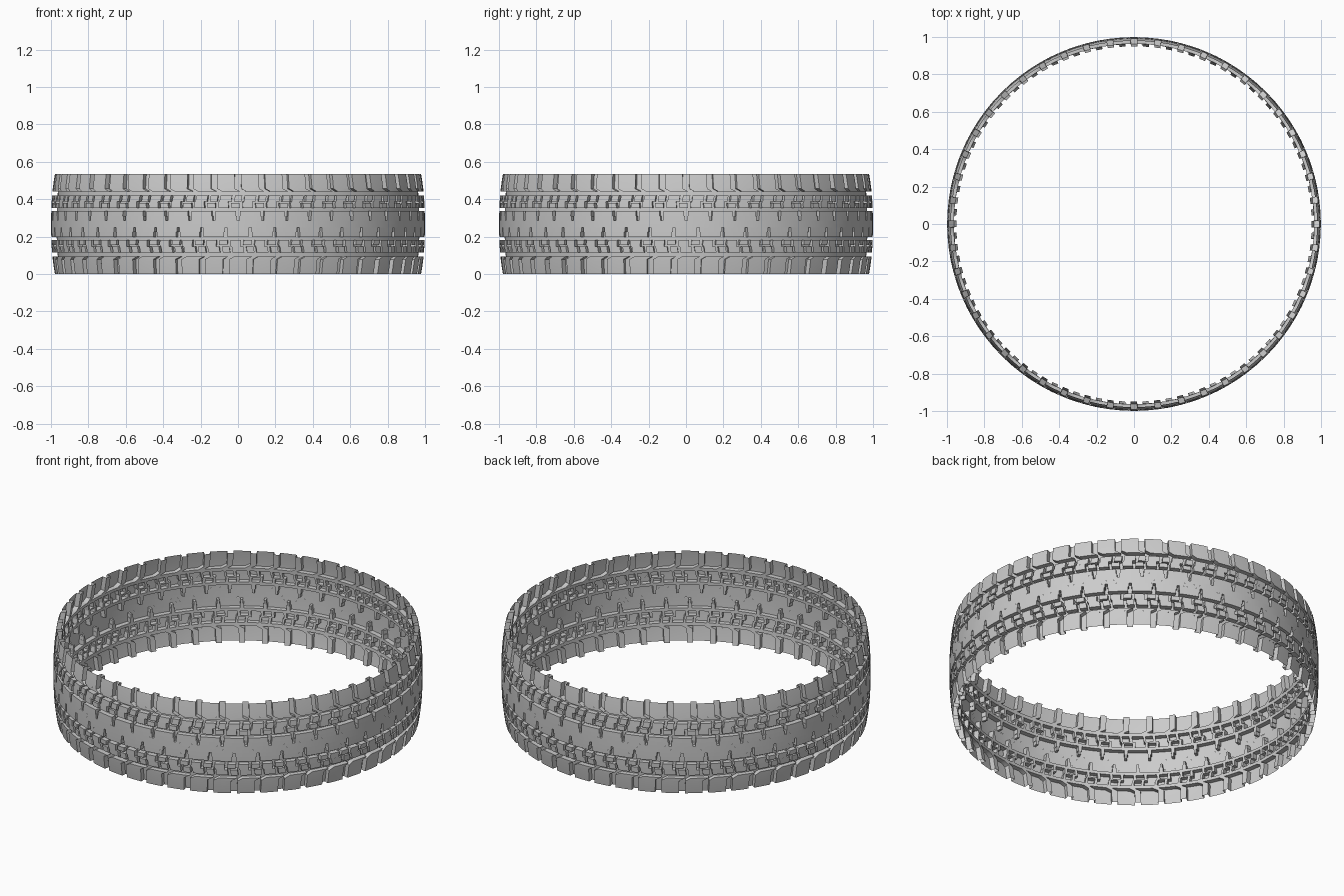
import bpy, bmesh, math
from mathutils import Vector

if "Cube" in bpy.data.objects:
    bpy.data.objects.remove(bpy.data.objects["Cube"])

N = 48            # tread pitches round the ring
H = 0.535         # tread width
MID = H / 2
DEPTH = 0.029
FULL = [(0, 1, 0, 1)]

# Rows from the centre line to the shoulder: z range, then the grooves of one
# pitch as (start, end) on the lower edge and (start, end) on the upper edge
ROWS = [
    (MID, 0.287, []),
    (0.287, 0.310, [(.46, .56, .46, .56)]),
    (0.310, 0.337, [(.42, .58, .42, .58)]),
    (0.337, 0.354, FULL),
    (0.354, 0.380, [(.12, .24, .10, .22), (.58, .70, .56, .68)]),
    (0.380, 0.388, [(.10, .70, .10, .70)]),
    (0.388, 0.421, [(.22, .34, .26, .38), (.64, .74, .68, .78)]),
    (0.421, 0.440, FULL),
    (0.440, 0.456, [(.62, .86, .38, .64)]),
    (0.456, 0.500, [(.38, .64, .37, .63)]),
    (0.500, H, [(.37, .63, .36, .62)]),
]


def radius(z):
    """Crowned outer profile of the tread."""
    t = abs(z - MID) / MID
    return 0.999 - 0.020 * t ** 2.5


def inside(f, spans):
    return any(a < f < b for a, b in spans)


def build_half(bm, flip, shift):
    def point(i, f, z, low):
        a = 2 * math.pi * (i + f + shift) / N
        r = radius(z) - (DEPTH if low else 0)
        return Vector((r * math.cos(a), r * math.sin(a), H - z if flip else z))

    def quad(pts, toward):
        face = bm.faces.new([bm.verts.new(p) for p in pts])
        face.normal_update()
        if face.normal.dot(toward) < 0:
            face.normal_flip()

    for i in range(N):
        a = 2 * math.pi * (i + .5 + shift) / N
        out = Vector((math.cos(a), math.sin(a), 0))
        tang = Vector((-out.y, out.x, 0))
        for z0, z1, grooves in ROWS:
            # split the row into lands and grooves
            edges = [(0, 0)]
            for a0, a1, b0, b1 in grooves:
                edges += [(a0, b0), (a1, b1)]
            edges.append((1, 1))
            for k, (s, e) in enumerate(zip(edges, edges[1:])):
                low = k % 2 == 1
                n = max(1, round((e[0] - s[0]) * 3))
                for j in range(n):
                    l0, l1 = [s[m] + (e[m] - s[m]) * j / n for m in (0, 1)]
                    r0, r1 = [s[m] + (e[m] - s[m]) * (j + 1) / n for m in (0, 1)]
                    if r0 - l0 > 1e-6:
                        quad([point(i, l0, z0, low), point(i, r0, z0, low),
                              point(i, r1, z1, low), point(i, l1, z1, low)], out)
                # side wall of the slot
                if grooves is not FULL and 0 < e[0] < 1:
                    quad([point(i, e[0], z0, False), point(i, e[1], z1, False),
                          point(i, e[1], z1, True), point(i, e[0], z0, True)],
                         -tang if low else tang)
        # walls where a land meets a groove of the next row
        for (_, z, ga), (_, _, gb) in zip(ROWS, ROWS[1:]):
            sa = [(g[2], g[3]) for g in ga]
            sb = [(g[0], g[1]) for g in gb]
            cuts = sorted({0, 1/3, 2/3, 1, *[v for s in sa + sb for v in s]})
            for l, r in zip(cuts, cuts[1:]):
                la, lb = inside((l + r) / 2, sa), inside((l + r) / 2, sb)
                if la != lb:
                    up = 1 if lb else -1
                    quad([point(i, l, z, False), point(i, r, z, False),
                          point(i, r, z, True), point(i, l, z, True)],
                         Vector((0, 0, -up if flip else up)))


# Tread shell: two mirrored halves staggered by half a pitch
bm = bmesh.new()
build_half(bm, False, -0.5)
build_half(bm, True, 0.0)
bmesh.ops.remove_doubles(bm, verts=bm.verts, dist=1e-5)
mesh = bpy.data.meshes.new("tire_tread")
bm.to_mesh(mesh)
bm.free()
tread = bpy.data.objects.new("tire_tread", mesh)
bpy.context.collection.objects.link(tread)
bpy.context.view_layer.objects.active = tread
tread.select_set(True)
bpy.ops.object.shade_smooth_by_angle(angle=math.radians(30))
